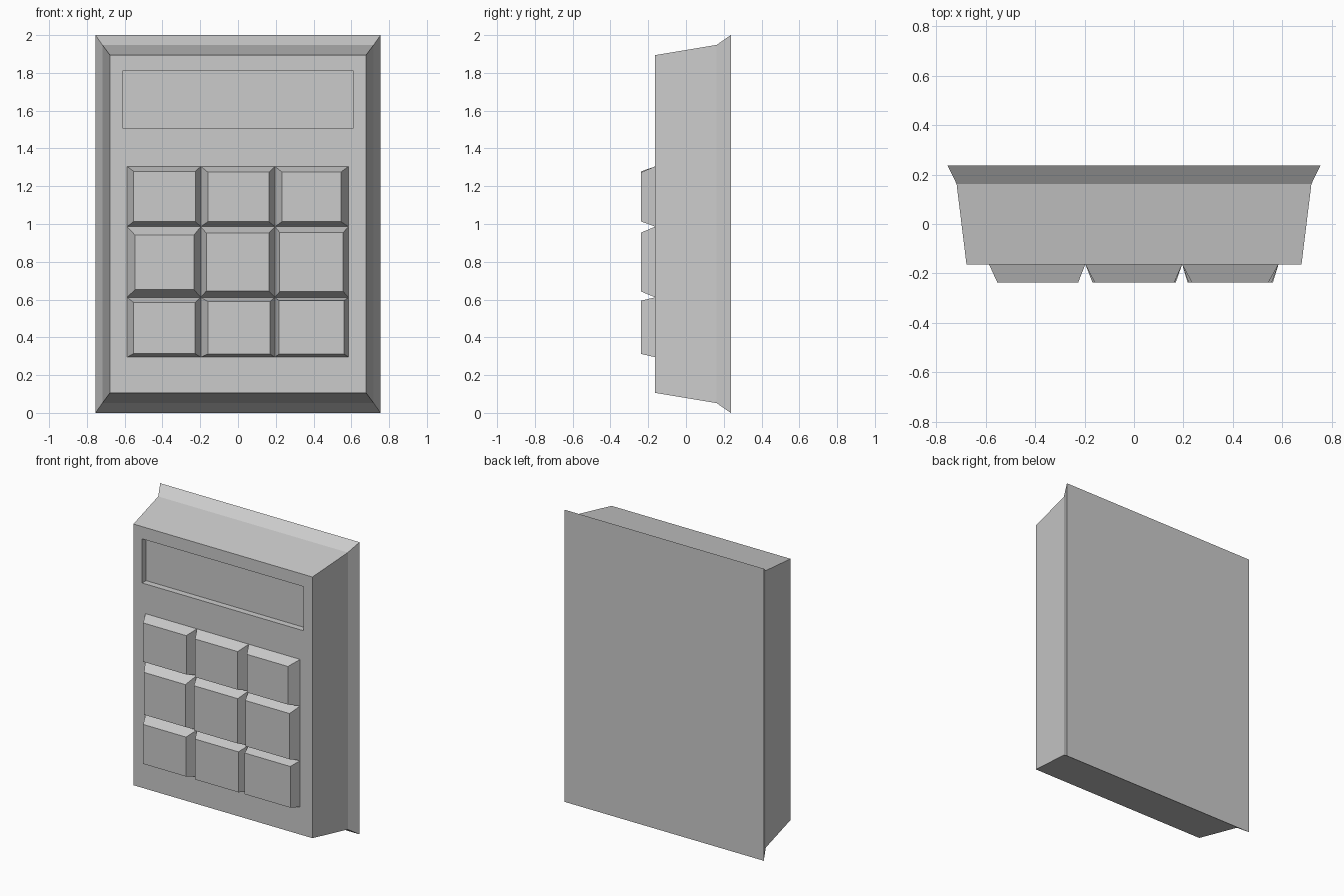
import bpy, bmesh

if "Cube" in bpy.data.objects:
    bpy.data.objects.remove(bpy.data.objects["Cube"])

BACK, RIM, FRONT, KEY_TOP, SCREEN = 0.237, 0.162, -0.163, -0.237, -0.12


def ring(bm, x0, x1, z0, z1, y):
    return [bm.verts.new(p) for p in ((x0, y, z0), (x1, y, z0), (x1, y, z1), (x0, y, z1))]


def bridge(bm, a, b):
    for i in range(4):
        j = (i + 1) % 4
        bm.faces.new((a[i], a[j], b[j], b[i]))


def finish(bm, name):
    mesh = bpy.data.meshes.new(name)
    bm.to_mesh(mesh)
    bm.free()
    obj = bpy.data.objects.new(name, mesh)
    bpy.context.collection.objects.link(obj)


# key grid outline
xs = [-0.587, -0.197, 0.195, 0.585]
zs = [0.295, 0.612, 0.986, 1.305]

# casing: flared back rim, tapered sides, recessed screen
bm = bmesh.new()
back = ring(bm, -0.755, 0.755, 0, 2, BACK)
mid = ring(bm, -0.718, 0.718, 0.052, 1.948, RIM)
front = ring(bm, -0.678, 0.678, 0.106, 1.894, FRONT)
bm.faces.new(back[::-1])
bridge(bm, back, mid)
bridge(bm, mid, front)
screen = ring(bm, -0.612, 0.612, 1.508, 1.81, FRONT)
floor = ring(bm, -0.612, 0.612, 1.508, 1.81, SCREEN)
bridge(bm, screen, floor)
bm.faces.new(floor)

# front panel, with openings for the screen and the keypad
pad = ring(bm, xs[0], xs[-1], zs[0], zs[-1], FRONT)
edges = []
for loop in (front, screen, pad):
    for i in range(4):
        pair = (loop[i], loop[(i + 1) % 4])
        edges.append(bm.edges.get(pair) or bm.edges.new(pair))
bmesh.ops.triangle_fill(bm, use_beauty=True, use_dissolve=False,
                        edges=edges, normal=(0, -1, 0))
finish(bm, "casing")

# key tops, bottom row first: (x0, x1, z0, z1)
tops = [
    [(-0.552, -0.228, 0.314, 0.584), (-0.159, 0.169, 0.312, 0.589), (0.217, 0.562, 0.312, 0.594)],
    [(-0.546, -0.233, 0.652, 0.942), (-0.168, 0.164, 0.645, 0.952), (0.221, 0.557, 0.642, 0.955)],
    [(-0.553, -0.226, 1.013, 1.279), (-0.159, 0.163, 1.013, 1.274), (0.234, 0.544, 1.013, 1.274)],
]
for r, row in enumerate(tops):
    for c, top in enumerate(row):
        bm = bmesh.new()
        base = ring(bm, xs[c], xs[c + 1], zs[r], zs[r + 1], FRONT)
        cap = ring(bm, *top, KEY_TOP)
        bridge(bm, base, cap)
        bm.faces.new(cap)
        finish(bm, f"key_row{r + 1}_col{c + 1}")
